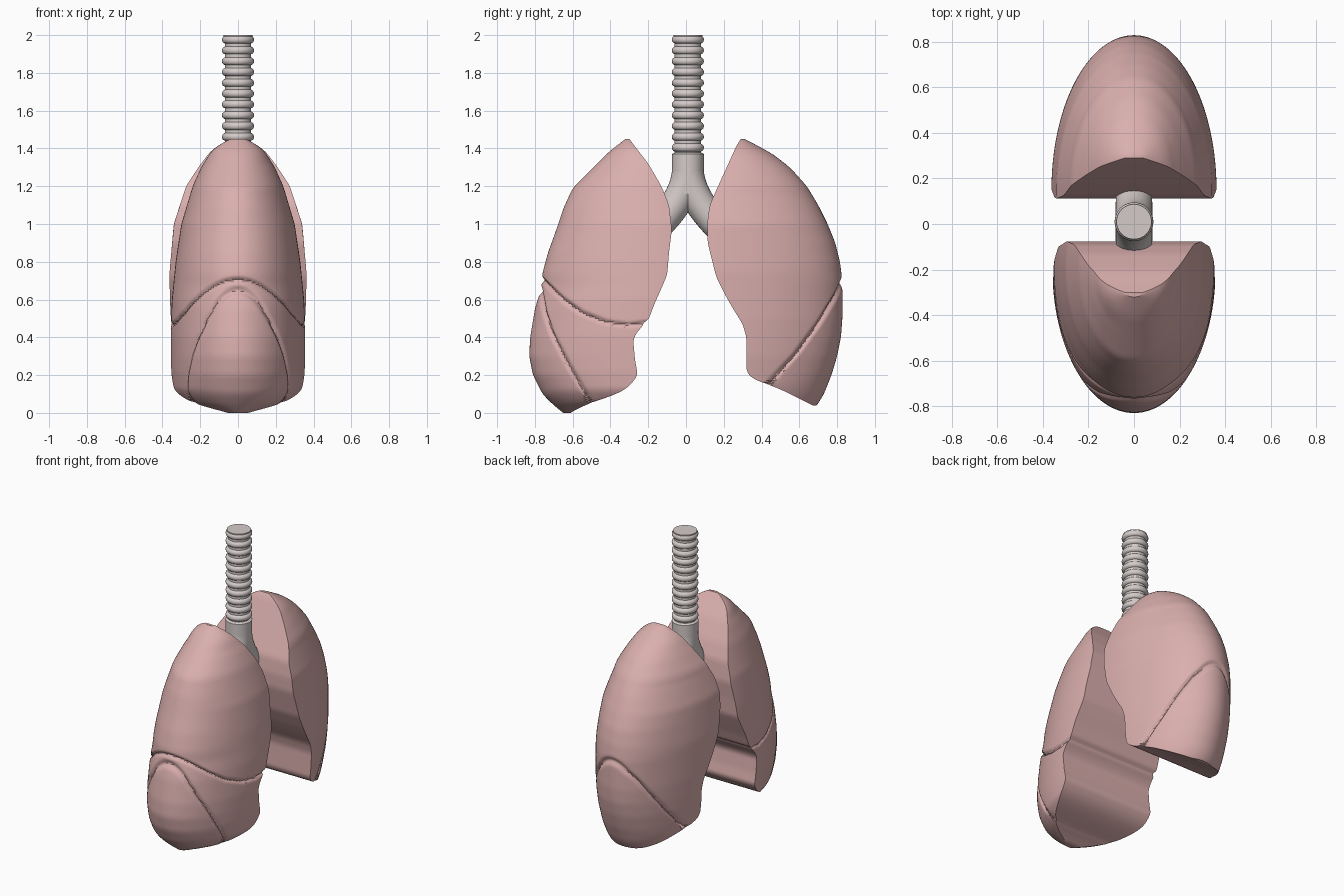
import bpy, bmesh, math
from mathutils import Vector

if "Cube" in bpy.data.objects:
    bpy.data.objects.remove(bpy.data.objects["Cube"])


def material(name, rgb):
    m = bpy.data.materials.new(name)
    m.diffuse_color = (*rgb, 1)
    m.use_nodes = True
    m.node_tree.nodes["Principled BSDF"].inputs["Base Color"].default_value = m.diffuse_color
    return m


PINK = material("lung pink", (0.70, 0.43, 0.42))
GREY = material("windpipe grey", (0.66, 0.60, 0.59))


def finish(name, bm, mat, angle):
    bmesh.ops.recalc_face_normals(bm, faces=bm.faces)
    me = bpy.data.meshes.new(name)
    bm.to_mesh(me)
    bm.free()
    me.materials.append(mat)
    ob = bpy.data.objects.new(name, me)
    bpy.context.collection.objects.link(ob)
    bpy.ops.object.select_all(action='DESELECT')
    ob.select_set(True)
    bpy.context.view_layer.objects.active = ob
    bpy.ops.object.shade_smooth_by_angle(angle=math.radians(angle))
    return ob


def loft(bm, rings):
    """Skin closed rings of points and cap both ends."""
    vs = [[bm.verts.new(p) for p in r] for r in rings]
    n = len(vs[0])
    for a, b in zip(vs, vs[1:]):
        for i in range(n):
            j = (i + 1) % n
            bm.faces.new((a[i], a[j], b[j], b[i]))
    bm.faces.new(vs[0])
    bm.faces.new(vs[-1])


def lookup(table, z):
    """Linear value at height z from (value, z) pairs, top down."""
    if z >= table[0][1]:
        return table[0][0]
    for (v0, z0), (v1, z1) in zip(table, table[1:]):
        if z >= z1:
            return v0 + (v1 - v0) * (z0 - z) / (z0 - z1)
    return table[-1][0]


def soft(table, z):
    lo, hi = table[-1][1], table[0][1]
    r = min(0.02, z - lo, hi - z)
    return sum(lookup(table, z + r * k / 3) for k in range(-3, 4)) / 7


def seg_dist(p, a, b):
    d = b - a
    t = max(0, min(1, (p - a).dot(d) / d.dot(d)))
    return (p - a - d * t).length


# Lungs: half-ellipse sections stacked by height, flat towards the middle
def lung(name, side, outer, inner, width, centre, fissures):
    top, bottom = outer[0][1], outer[-1][1]
    lines = [[Vector(p) for p in f] for f in fissures]
    nz, na = 160, 150
    rings = []
    for k in range(nz + 1):
        z = bottom + (top - bottom) * k / nz
        yi, w = soft(inner, z), soft(width, z)
        yo = max(soft(outer, z), yi + 0.01)
        yc = max(yi, centre) if z > 1 else min(centre, yo - 0.01)
        b = yo - yc
        t0 = math.asin(max(-1, min(1, (yi - yc) / b)))
        mid = Vector((0, (yi + yo) / 2))
        ring = []
        for i in range(na + 1):
            t = t0 + (math.pi - 2 * t0) * i / na
            p = Vector((w * math.cos(t), yc + b * math.sin(t)))
            q = Vector((p.y, z))
            d = min(seg_dist(q, u, v) for ln in lines for u, v in zip(ln, ln[1:]))
            if d < 0.03:  # press the fissure groove inwards
                inward = mid - p
                if inward.length > 0.03:
                    p += inward.normalized() * 0.016 * math.exp(-(d / 0.009) ** 2)
            ring.append((p.x, side * p.y, z))
        rings.append(ring)
    bm = bmesh.new()
    loft(bm, rings)
    finish(name, bm, PINK, 35)


lung("front_lung", -1,
     [(.32, 1.45), (.36, 1.42), (.41, 1.38), (.5, 1.29), (.6, 1.19), (.65, 1.08), (.69, .96),
      (.73, .85), (.76, .74), (.765, .67), (.80, .55), (.825, .4), (.83, .3), (.81, .2),
      (.76, .1), (.70, .04), (.65, 0)],
     [(.30, 1.45), (.27, 1.41), (.2, 1.32), (.13, 1.2), (.09, 1.1), (.075, .97), (.09, .85),
      (.10, .73), (.13, .66), (.17, .57), (.2, .49), (.25, .44), (.28, .39), (.27, .28),
      (.255, .2), (.30, .14), (.365, .1), (.5, .055), (.58, .02), (.61, 0)],
     [(.04, 1.45), (.1, 1.42), (.145, 1.38), (.195, 1.3), (.24, 1.2), (.30, 1.0), (.33, .8),
      (.35, .6), (.358, .4), (.355, .22), (.345, .12), (.30, .06), (.25, .03), (.13, 0)],
     .2,
     [[(.19, .48), (.3, .465), (.42, .48), (.55, .53), (.65, .6), (.78, .72)],
      [(.775, .66), (.75, .53), (.71, .42), (.62, .25), (.5, .05)]])

lung("back_lung", 1,
     [(.31, 1.45), (.36, 1.425), (.46, 1.37), (.55, 1.3), (.64, 1.2), (.70, 1.1), (.75, 1.0),
      (.79, .9), (.815, .8), (.828, .7), (.828, .5), (.82, .4), (.80, .3), (.77, .2),
      (.73, .1), (.70, .05), (.69, .04)],
     [(.29, 1.45), (.27, 1.42), (.22, 1.31), (.17, 1.2), (.125, 1.1), (.112, 1.0), (.115, .9),
      (.14, .8), (.16, .72), (.21, .62), (.25, .55), (.30, .47), (.32, .4), (.32, .22),
      (.35, .18), (.42, .155), (.48, .135), (.55, .1), (.62, .065), (.67, .04)],
     [(.04, 1.45), (.1, 1.42), (.15, 1.38), (.21, 1.3), (.275, 1.2), (.34, 1.0), (.362, .75),
      (.362, .5), (.355, .3), (.34, .15), (.31, .04)],
     .15,
     [[(.85, .74), (.80, .63), (.7, .47), (.58, .31), (.43, .15)]])


# Windpipe: turned profile with rounded cartilage rings
CY = 0.01


def circle(r, z, n=40):
    return [(r * math.cos(2 * math.pi * i / n), CY + r * math.sin(2 * math.pi * i / n), z)
            for i in range(n)]


profile = [(.083, 1.16), (.085, 1.37), (.07, 1.378)]
pitch = 0.0572
for k in range(11):
    z = 1.384 + k * pitch
    profile += [(.07, z)]
    for a, dz in ((.077, .003), (.083, .010), (.085, .020), (.083, .030), (.077, .037), (.07, .041)):
        if z + dz < 1.995:
            profile.append((a, z + dz))
profile.append((profile[-1][0], 2.0))
bm = bmesh.new()
loft(bm, [circle(r, z) for r, z in profile])
finish("windpipe", bm, GREY, 40)

# Two bronchi: bent tubes running from the windpipe into the lungs
for name, s in (("front_bronchus", -1), ("back_bronchus", 1)):
    p0, p1, p2 = Vector((0, 1.30)), Vector((0, 1.14)), Vector((.20, .95))
    rings = []
    for k in range(17):
        t = k / 16
        c = p0 * (1 - t) ** 2 + p1 * 2 * t * (1 - t) + p2 * t * t
        d = ((p1 - p0) * (1 - t) + (p2 - p1) * t).normalized()
        r = .084 - .006 * t
        rings.append([(r * math.cos(a), CY + s * (c.x + d.y * r * math.sin(a)),
                       c.y - d.x * r * math.sin(a))
                      for a in (2 * math.pi * i / 32 for i in range(32))])
    bm = bmesh.new()
    loft(bm, rings)
    finish(name, bm, GREY, 40)
